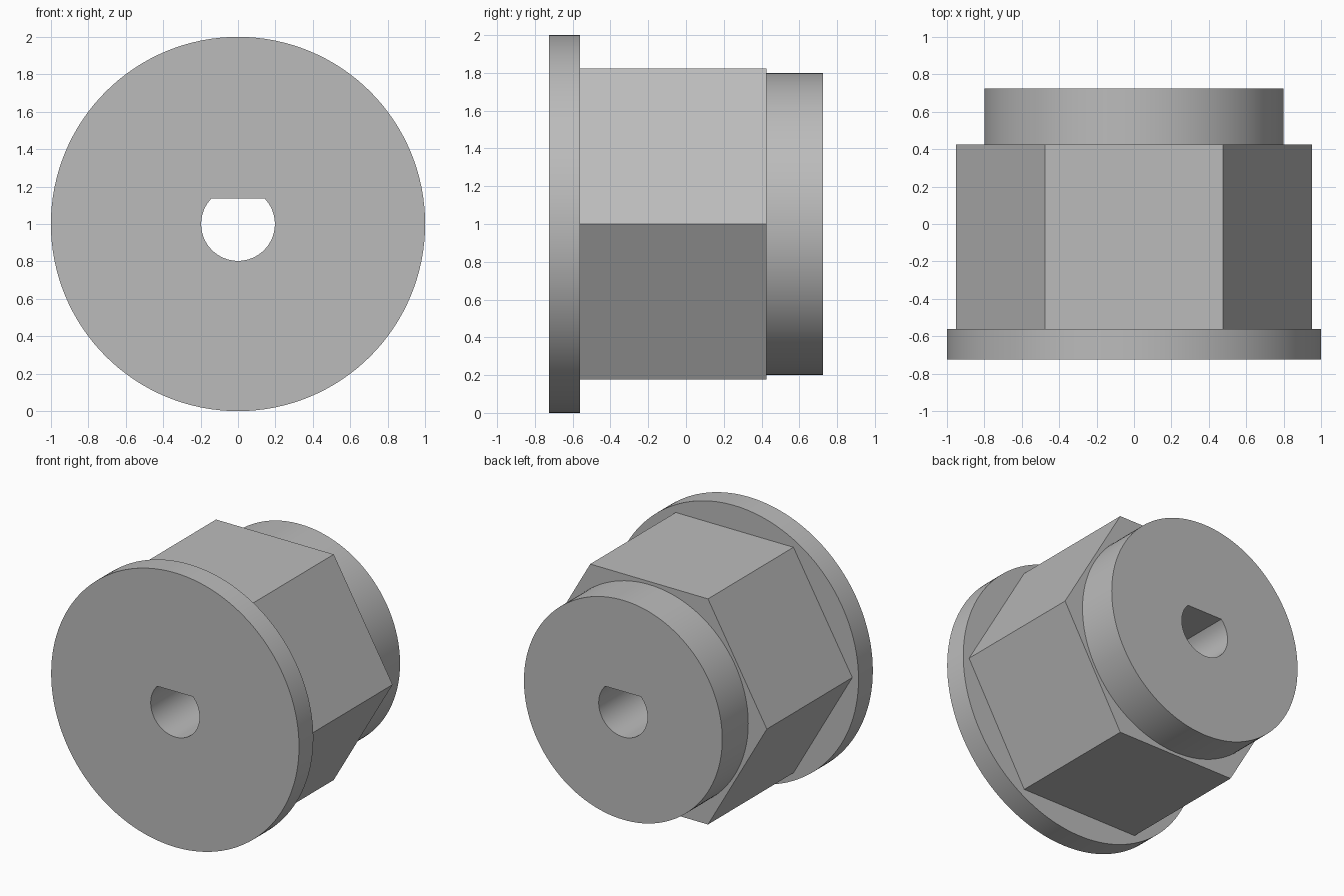
import bpy
import bmesh
from math import asin, cos, pi, radians, sin

cube = bpy.data.objects.get("Cube")
if cube:
    bpy.data.objects.remove(cube, do_unlink=True)

AXIS_Z = 1.0                      # height of the turning axis
FRONT, SHOULDER, NECK, BACK = -0.725, -0.56, 0.425, 0.725


def polygon(radius, sides):
    """Regular outline with a corner on +x."""
    return [(radius * cos(2 * pi * i / sides), radius * sin(2 * pi * i / sides))
            for i in range(sides)]


def d_outline(radius, flat, steps):
    """Round outline cut off by a flat at the top."""
    start = pi - asin(flat / radius)
    sweep = pi + 2 * asin(flat / radius)
    return [(radius * cos(start + sweep * i / steps),
             radius * sin(start + sweep * i / steps)) for i in range(steps + 1)]


bm = bmesh.new()


def wall(outline, y0, y1):
    """Sweep an outline along y; return its front and back edge loops."""
    rings = [[bm.verts.new((x, y, AXIS_Z + z)) for x, z in outline] for y in (y0, y1)]
    a, b = rings
    n = len(outline)
    for i in range(n):
        j = (i + 1) % n
        bm.faces.new((a[i], a[j], b[j], b[i]))
    return [[bm.edges.get((r[i], r[(i + 1) % n])) for i in range(n)] for r in rings]


def shoulder(outer, inner, direction):
    """Flat face between two edge loops lying in the same plane."""
    bmesh.ops.triangle_fill(bm, edges=outer + inner, use_beauty=True,
                            use_dissolve=False, normal=(0, direction, 0))


# Flange, hexagonal body, rear boss and D-shaped bore
flange = wall(polygon(1.0, 128), FRONT, SHOULDER)
hexagon = wall(polygon(0.95, 6), SHOULDER, NECK)
boss = wall(polygon(0.8, 128), NECK, BACK)
bore = wall(d_outline(0.197, 0.135, 64), FRONT, BACK)

# Flat faces joining them
shoulder(flange[0], bore[0], -1)
shoulder(flange[1], hexagon[0], 1)
shoulder(hexagon[1], boss[0], 1)
shoulder(boss[1], bore[1], 1)
bmesh.ops.recalc_face_normals(bm, faces=bm.faces[:])

mesh = bpy.data.meshes.new("flanged_hex_bushing")
bm.to_mesh(mesh)
bm.free()
bushing = bpy.data.objects.new("flanged_hex_bushing", mesh)
bpy.context.collection.objects.link(bushing)

# Plain grey finish
grey = bpy.data.materials.new("plain_grey")
grey.use_nodes = True
colour = (0.5, 0.5, 0.5, 1.0)
grey.diffuse_color = colour
grey.node_tree.nodes["Principled BSDF"].inputs["Base Color"].default_value = colour
mesh.materials.append(grey)

# Smooth round walls, sharp corners
bpy.ops.object.select_all(action="DESELECT")
bushing.select_set(True)
bpy.context.view_layer.objects.active = bushing
bpy.ops.object.shade_smooth_by_angle(angle=radians(30))
